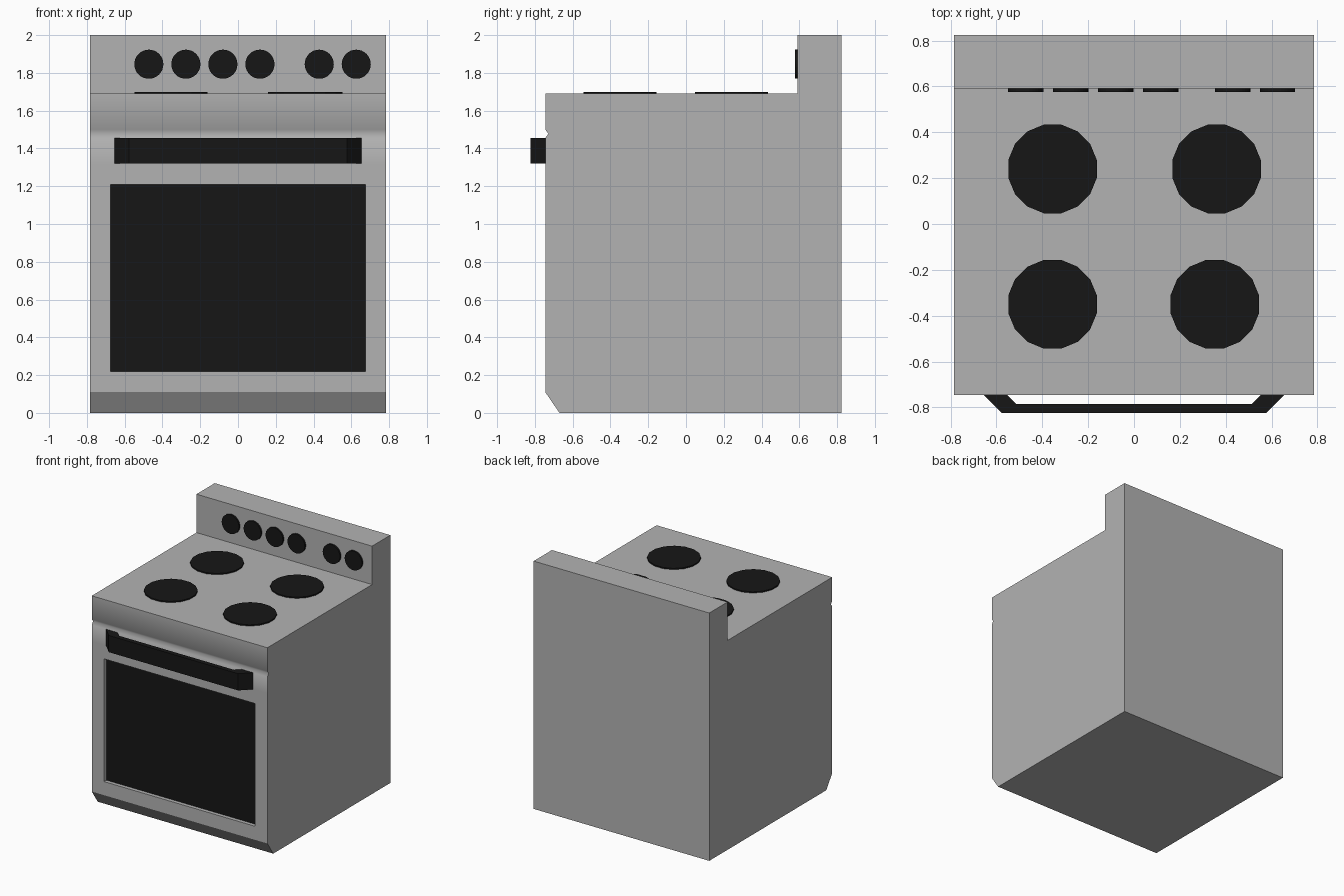
import bpy, bmesh, math
from mathutils import Matrix

if "Cube" in bpy.data.objects:
    bpy.data.objects.remove(bpy.data.objects["Cube"])

black = bpy.data.materials.new("black_enamel")
black.diffuse_color = (0.008, 0.008, 0.008, 1)
black.use_nodes = True
black.node_tree.nodes["Principled BSDF"].inputs["Base Color"].default_value = black.diffuse_color
grey = bpy.data.materials.new("grey_metal")
grey.diffuse_color = (0.45, 0.45, 0.45, 1)
grey.use_nodes = True
grey.node_tree.nodes["Principled BSDF"].inputs["Base Color"].default_value = grey.diffuse_color


def finish(bm, name, mats):
    bmesh.ops.recalc_face_normals(bm, faces=bm.faces)
    me = bpy.data.meshes.new(name)
    bm.to_mesh(me)
    bm.free()
    for m in mats:
        me.materials.append(m)
    ob = bpy.data.objects.new(name, me)
    bpy.context.collection.objects.link(ob)
    return ob


def prism(points, offset):
    """Closed solid made by extruding a polygon along an offset."""
    bm = bmesh.new()
    face = bm.faces.new([bm.verts.new(p) for p in points])
    ext = bmesh.ops.extrude_face_region(bm, geom=[face], use_keep_orig=True)
    verts = [g for g in ext["geom"] if isinstance(g, bmesh.types.BMVert)]
    bmesh.ops.translate(bm, verts=verts, vec=offset)
    bmesh.ops.recalc_face_normals(bm, faces=bm.faces)
    return bm


def disc(name, radius, depth, sides, matrix):
    bm = bmesh.new()
    bmesh.ops.create_cone(bm, cap_ends=True, segments=sides, radius1=radius,
                          radius2=radius, depth=depth, matrix=matrix)
    return finish(bm, name, [black])


# Body: side profile with toe chamfer, door groove and backsplash
W = 0.784
front = -0.745
profile = [(-0.67, 0), (0.823, 0), (0.823, 2), (0.59, 2), (0.59, 1.69),
           (front, 1.69), (front, 1.50), (-0.728, 1.478), (front, 1.455),
           (front, 1.32), (front, 0.11)]
bm = prism([(-W, y, z) for y, z in profile], (2 * W, 0, 0))

# Soft shading around the groove
for f in bm.faces:
    c = f.calc_center_median()
    if abs(c.x) < 0.01 and c.y < -0.7 and 1.35 < c.z < 1.65:
        f.smooth = True

# Recessed oven window in the door
door = next(f for f in bm.faces
            if f.normal.y < -0.99 and 0.5 < f.calc_center_median().z < 1.0)
bmesh.ops.inset_region(bm, faces=[door], thickness=0.155)
bmesh.ops.inset_region(bm, faces=[door], thickness=0.0, depth=-0.03)
door.material_index = 1
finish(bm, "oven_body", [grey, black])

# Door handle: bar bent back to the door at both ends
half = [(0.655, front), (0.578, -0.823), (0.513, -0.785), (0.553, front)]
outer, inner = half[:2], half[2:]
loop = (outer + [(-x, y) for x, y in reversed(outer)]
        + [(-x, y) for x, y in reversed(inner)] + inner)
finish(prism([(x, y, 1.32) for x, y in loop], (0, 0, 0.135)),
       "door_handle", [black])

# Cooktop burners
turn = Matrix.Rotation(math.pi / 16, 4, "Z")
for i, (x, y) in enumerate([(-0.355, 0.24), (0.36, 0.24),
                            (-0.355, -0.35), (0.352, -0.35)]):
    disc(f"burner_{i + 1}", 0.197, 0.014, 16,
         Matrix.Translation((x, y, 1.693)) @ turn)

# Control knobs on the backsplash
tilt = Matrix.Rotation(math.pi / 2, 4, "X")
for i, x in enumerate([-0.472, -0.276, -0.08, 0.116, 0.43, 0.626]):
    disc(f"knob_{i + 1}", 0.077, 0.016, 32,
         Matrix.Translation((x, 0.584, 1.846)) @ tilt)
